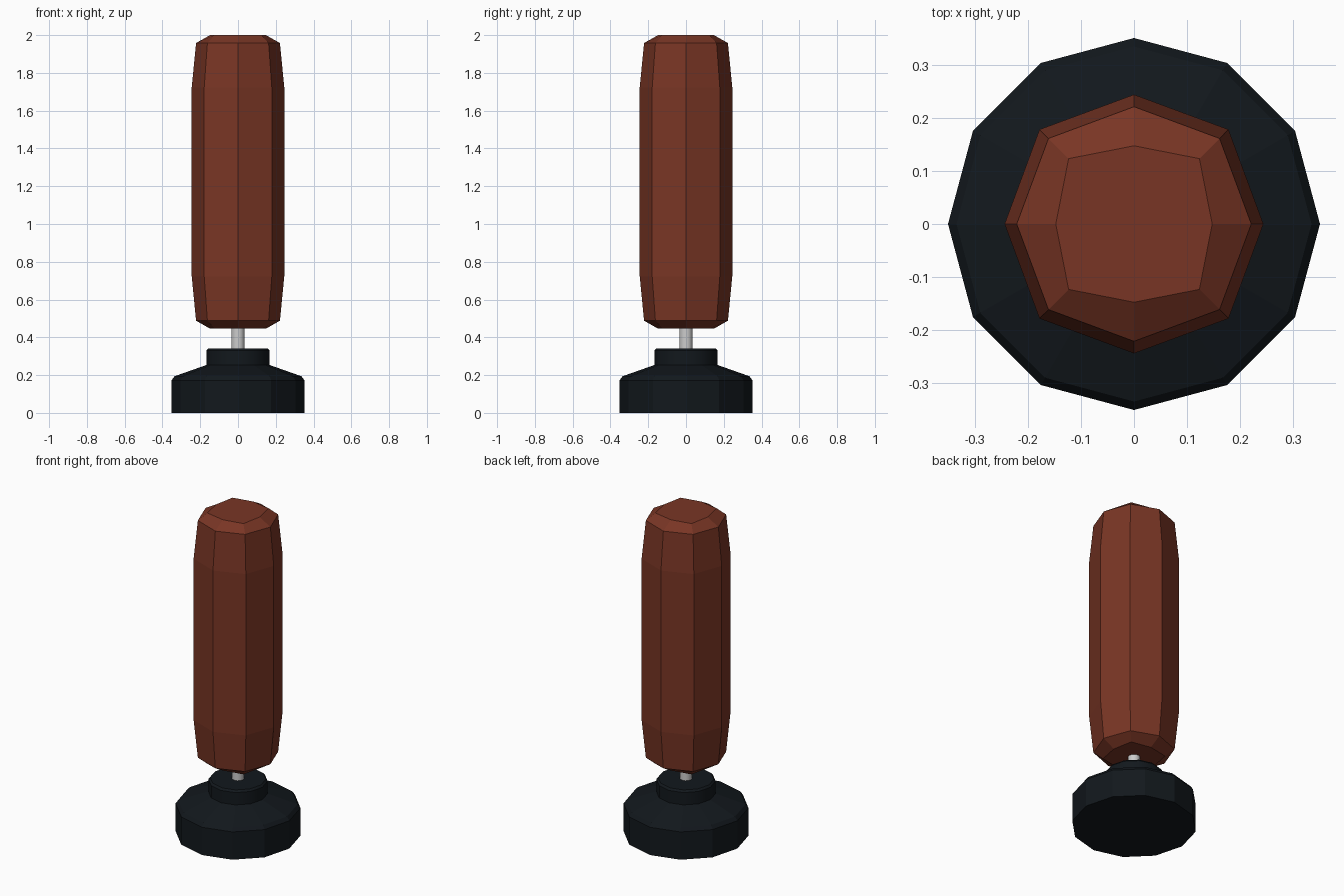
import bpy, bmesh, math

if "Cube" in bpy.data.objects:
    bpy.data.objects.remove(bpy.data.objects["Cube"])


def material(name, rgb):
    m = bpy.data.materials.new(name)
    m.diffuse_color = (*rgb, 1)
    m.use_nodes = True
    m.node_tree.nodes["Principled BSDF"].inputs["Base Color"].default_value = m.diffuse_color
    return m


def lathe(name, rings, sides, mat=None, smooth=None):
    """Stack of polygon rings (z, radius, radius of odd corners), capped at both ends."""
    bm = bmesh.new()
    loops = []
    for z, r, r_odd in rings:
        loop = []
        for i in range(sides):
            a = 2 * math.pi * i / sides
            rad = r_odd if i % 2 else r
            loop.append(bm.verts.new((rad * math.cos(a), rad * math.sin(a), z)))
        loops.append(loop)
    for lo, hi in zip(loops, loops[1:]):
        for i in range(sides):
            j = (i + 1) % sides
            bm.faces.new((lo[i], lo[j], hi[j], hi[i]))
    bm.faces.new(loops[0][::-1])
    bm.faces.new(loops[-1])
    me = bpy.data.meshes.new(name)
    bm.to_mesh(me)
    bm.free()
    ob = bpy.data.objects.new(name, me)
    bpy.context.collection.objects.link(ob)
    if mat:
        me.materials.append(mat)
    if smooth:
        bpy.ops.object.select_all(action='DESELECT')
        ob.select_set(True)
        bpy.context.view_layer.objects.active = ob
        bpy.ops.object.shade_smooth_by_angle(angle=math.radians(smooth))
    return ob


def even(profile):
    return [(z, r, r) for z, r in profile]


leather = material("red_leather", (0.19, 0.036, 0.018))
plastic = material("black_plastic", (0.006, 0.009, 0.012))

# Weighted base with a chamfered rim and sloping top
lathe("base", even([(0, .352), (.172, .352), (.194, .336), (.256, .16)]), 12, plastic)

# Collar on the base
lathe("collar", even([(.23, .167), (.33, .167), (.342, .157)]), 12, plastic, 31)

# Metal post
lathe("post", even([(.3, .035), (.5, .035)]), 12, None, 40)

# Octagonal punching bag: mirrored half profile around its middle
half = [(.255, .245, .253), (.5, .245, .253), (.735, .222, .229), (.777, .148, .175)]
mid = 1.223
bag = [(mid - d, a, b) for d, a, b in reversed(half)] + [(mid + d, a, b) for d, a, b in half]
lathe("punching_bag", bag, 8, leather)
